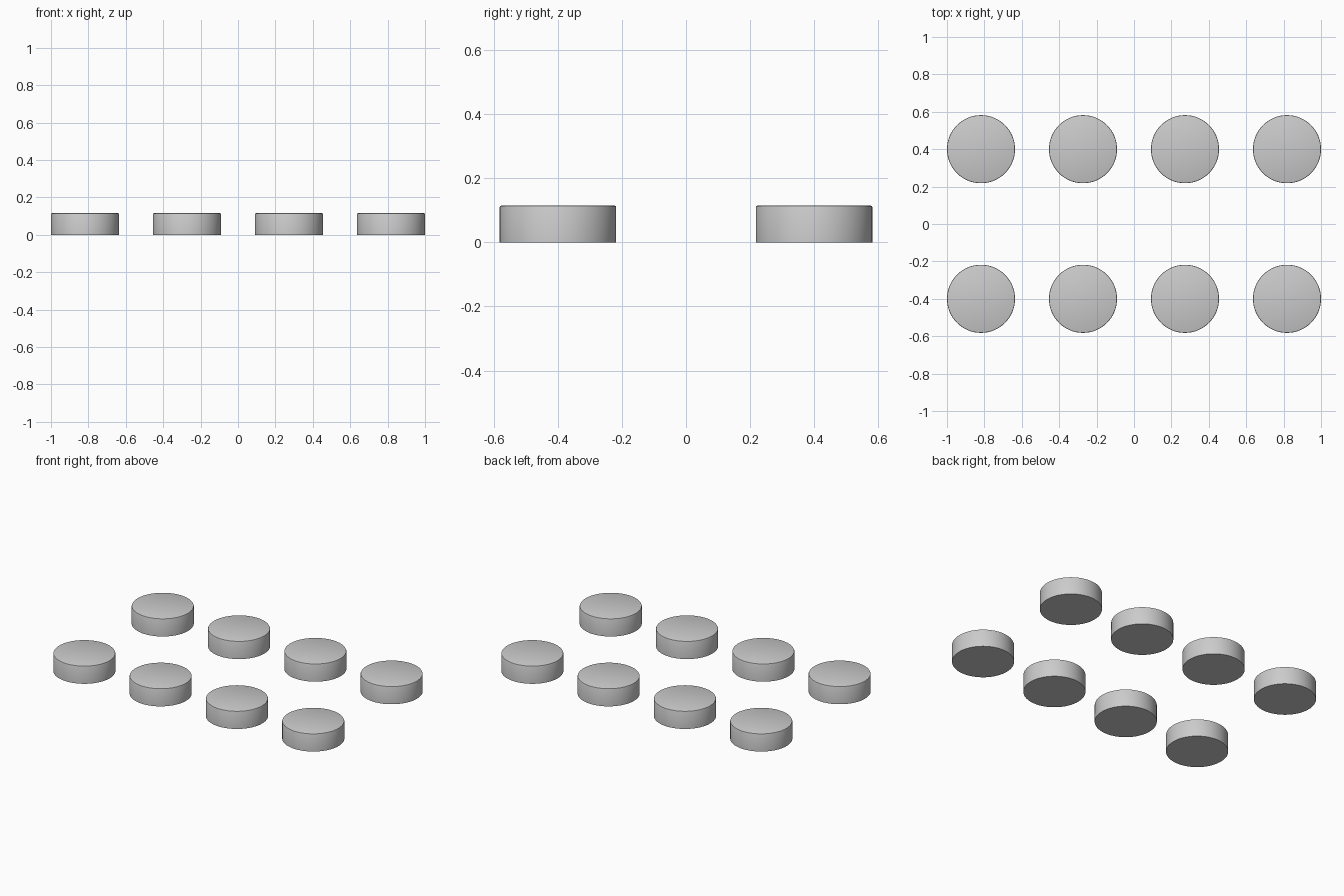
import bpy, bmesh, math

if "Cube" in bpy.data.objects:
    bpy.data.objects.remove(bpy.data.objects["Cube"])

R, H, BEVEL, SEG = 0.182, 0.115, 0.005, 64

def disc_mesh():
    """Solid round disc with a finely rounded top rim."""
    bm = bmesh.new()
    bmesh.ops.create_cone(bm, cap_ends=True, segments=SEG, radius1=R, radius2=R, depth=H)
    bmesh.ops.translate(bm, verts=bm.verts, vec=(0, 0, H / 2))
    rim = [e for e in bm.edges if all(v.co.z > H - 1e-4 for v in e.verts)]
    bmesh.ops.bevel(bm, geom=rim, offset=BEVEL, offset_type='OFFSET',
                    segments=2, profile=0.5, affect='EDGES')
    me = bpy.data.meshes.new("disc")
    bm.to_mesh(me)
    bm.free()
    me.shade_smooth()
    me.set_sharp_from_angle(angle=math.radians(30))
    return me

# Two rows of four identical discs
mesh = disc_mesh()
for row, y in (("front", -0.4), ("back", 0.4)):
    for i in range(4):
        ob = bpy.data.objects.new(f"{row}_disc_{i + 1}", mesh)
        ob.location = ((i - 1.5) * (2 - 2 * R) / 3, y, 0)
        bpy.context.collection.objects.link(ob)
